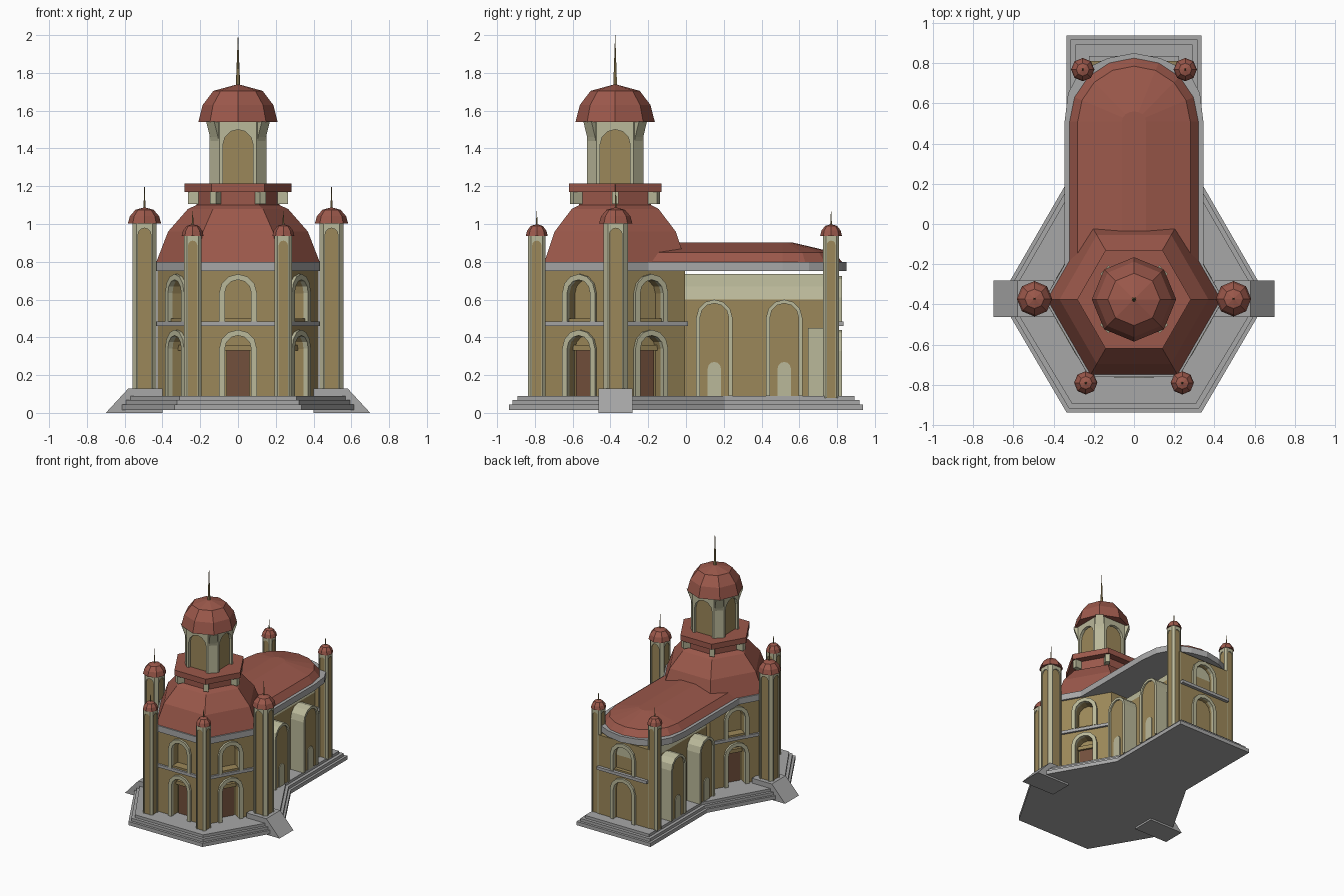
import bpy, bmesh
from math import sin, cos, pi, radians

if "Cube" in bpy.data.objects:
    bpy.data.objects.remove(bpy.data.objects["Cube"])


def material(name, rgb):
    m = bpy.data.materials.new(name)
    m.diffuse_color = (*rgb, 1)
    m.use_nodes = True
    m.node_tree.nodes["Principled BSDF"].inputs["Base Color"].default_value = m.diffuse_color
    return m


RED = material("roof_red", (0.33, 0.098, 0.07))
GREY = material("stone_grey", (0.39, 0.39, 0.39))
TAN = material("wall_tan", (0.33, 0.245, 0.10))
CREAM = material("trim_cream", (0.49, 0.48, 0.32))
BROWN = material("door_brown", (0.17, 0.08, 0.045))
CY = -0.375  # centre of the hexagonal hall in y


class Part:
    """One object made of several closed solids."""

    def __init__(self, name):
        self.name, self.bm, self.mats = name, bmesh.new(), []

    def loft(self, rings, mat):
        if mat not in self.mats:
            self.mats.append(mat)
        vs = [[self.bm.verts.new(p) for p in r] for r in rings]
        n = len(vs[0])
        fs = [self.bm.faces.new(vs[0][::-1]), self.bm.faces.new(vs[-1])]
        for a, b in zip(vs, vs[1:]):
            fs += [self.bm.faces.new((a[i], a[(i + 1) % n], b[(i + 1) % n], b[i])) for i in range(n)]
        for f in fs:
            f.material_index = self.mats.index(mat)
        return self

    def prism(self, pts, z0, z1, mat):
        return self.loft([[(x, y, z) for x, y in pts] for z in (z0, z1)], mat)

    def slab(self, pts, o, deg, d0, d1, mat):
        """Profile (u, z) facing direction deg, pushed from depth d0 to d1."""
        c, s = cos(radians(deg)), sin(radians(deg))
        return self.loft([[(o[0] - s * u + c * d, o[1] + c * u + s * d, z) for u, z in pts]
                          for d in (d0, d1)], mat)

    def turned(self, profile, n, o, mat, phase=0.0):
        """Faceted turning of (radius, z) pairs."""
        return self.loft([[(o[0] + x, o[1] + y, z) for x, y in ngon(n, max(r, 0.0008), phase)]
                          for r, z in profile], mat)

    def done(self):
        bmesh.ops.recalc_face_normals(self.bm, faces=self.bm.faces)
        me = bpy.data.meshes.new(self.name)
        self.bm.to_mesh(me)
        self.bm.free()
        for m in self.mats:
            me.materials.append(m)
        ob = bpy.data.objects.new(self.name, me)
        bpy.context.scene.collection.objects.link(ob)
        return ob


def ngon(n, r, phase=0.0):
    return [(r * cos(2 * pi * i / n + phase), r * sin(2 * pi * i / n + phase)) for i in range(n)]


def mirror(half):
    return half + [(-x, y) for x, y in reversed(half) if abs(x) > 1e-6]


def arch(w, z0, z1, n=6):
    return [(w, z0)] + [(w * cos(pi * i / n), z1 - w + w * sin(pi * i / n)) for i in range(n + 1)] + [(-w, z0)]


def trim(w, z0, z1, t):
    return arch(w, z0, z1) + arch(w - t, z0, z1 - t)[::-1]


def rect(w, z0, z1):
    return [(w, z0), (w, z1), (-w, z1), (-w, z0)]


def cut(ob, cutter):
    """Carve the niches, then drop the cutter."""
    cutter.hide_render = True
    mod = ob.modifiers.new("niches", 'BOOLEAN')
    mod.operation, mod.solver, mod.object = 'DIFFERENCE', 'EXACT', cutter
    dg = bpy.context.evaluated_depsgraph_get()
    me = bpy.data.meshes.new_from_object(ob.evaluated_get(dg))
    ob.modifiers.clear()
    ob.data = me
    bpy.data.objects.remove(cutter)


def panelled(part, x, y, a, z0, z1, arch_top):
    """Eight-sided shaft: tan core, cream arched frames and corner posts."""
    k, b = 0.65 * a, 0.86 * a
    core = [(b, -k), (b, k), (k, b), (-k, b), (-b, k), (-b, -k), (-k, -b), (k, -b)]
    part.prism([(x + p, y + q) for p, q in core], z0, z1, TAN)
    for i in range(4):
        part.slab(rect(k, z0, z1) + arch(0.53 * a, z0, arch_top)[::-1], (x, y), 90 * i, 0.8 * a, a, CREAM)
    for sx in (1, -1):
        for sy in (1, -1):
            part.prism([(x + sx * p, y + sy * q) for p, q in ((a, k), (k, a), (k, k))], z0, z1, CREAM)


# stepped base
base = Part("stepped_base")
for o, z0, z1 in ((0, 0.015, 0.045), (0.02, 0.045, 0.068), (0.045, 0.068, 0.09)):
    base.prism(mirror([(0.335 - 0.58 * o, -0.938 + o), (0.615 - o, -0.46), (0.615 - o, -0.28),
                       (0.335 - o, 0.205), (0.335 - o, 0.938 - o)]), z0, z1, GREY)
base.done()

# side ramps
for s, side in ((1, "right"), (-1, "left")):
    Part(side + "_ramp").slab([(-s * x, z) for x, z in ((0.4, 0), (0.7, 0), (0.58, 0.13), (0.4, 0.13))],
                              (0, -0.372), 90, -0.09, 0.09, GREY).done()

# hexagonal hall with arched niches on five sides
FACES = (-90, -30, 30, 150, 210)
hall = Part("hall_walls").prism([(x, y + CY) for x, y in ngon(6, 0.427)], 0.08, 0.76, TAN).done()
niches, trims, doors = Part("niche_cutter"), Part("hall_arch_trim"), Part("hall_doors")
for f in FACES:
    o = (0, CY)
    niches.slab(arch(0.072, 0.05, 0.41), o, f, 0.30, 0.5, TAN)
    niches.slab(arch(0.072, 0.50, 0.705), o, f, 0.30, 0.5, TAN)
    trims.slab(trim(0.1, 0.09, 0.44, 0.03), o, f, 0.36, 0.388, CREAM)
    trims.slab(trim(0.1, 0.485, 0.735, 0.03), o, f, 0.36, 0.388, CREAM)
    doors.slab(rect(0.06, 0.09, 0.33), o, f, 0.295, 0.309, BROWN)
    doors.slab(rect(0.071, 0.33, 0.36), o, f, 0.295, 0.325, TAN)
cut(hall, niches.done())
trims.done()
doors.done()
Part("hall_string_course").prism([(x, y + CY) for x, y in ngon(6, 0.446)], 0.46, 0.484, GREY).done()

# nave walls and inner vault
nave = Part("nave")
nave.slab(rect(0.18, 0.08, 0.6), (0, 0), 90, -0.03, 0.78, TAN)
nave.slab([(0.18, 0.6), (0.155, 0.67), (0.08, 0.735), (-0.08, 0.735), (-0.155, 0.67), (-0.18, 0.6)],
          (0, 0), 90, -0.03, 0.78, CREAM)
nave.done()

# vaulted side chapels
chapels = Part("side_chapels")
for deg in (0, 180):
    for y in (0.15, 0.52):
        chapels.slab(arch(0.096, 0.09, 0.6), (0, y), deg, 0.1, 0.285, CREAM)
        chapels.slab(arch(0.078, 0.09, 0.58), (0, y), deg, 0.28, 0.288, TAN)
        chapels.slab(trim(0.096, 0.09, 0.6, 0.02), (0, y), deg, 0.28, 0.30, CREAM)
        chapels.slab(arch(0.035, 0.09, 0.27), (0, y), deg, 0.28, 0.294, CREAM)
    chapels.slab(rect(0.045, 0.09, 0.45), (0, 0.69), deg, 0.1, 0.23, CREAM)
chapels.done()

# back wall with two arched storeys
back = Part("back_wall").slab(rect(0.235, 0.08, 0.735), (0, 0), 90, 0.74, 0.81, TAN).done()
niches, trims = Part("back_cutter"), Part("back_arch_trim")
for z0, z1 in ((0.09, 0.44), (0.485, 0.725)):
    niches.slab(arch(0.085, z0 + 0.012 if z0 > 0.2 else 0.05, z1 - 0.03), (0, 0), 90, 0.77, 0.9, TAN)
    trims.slab(trim(0.113, z0, z1, 0.03), (0, 0), 90, 0.80, 0.825, CREAM)
cut(back, niches.done())
trims.done()
Part("back_string_course").slab(rect(0.225, 0.46, 0.484), (0, 0), 90, 0.73, 0.835, GREY).done()

# cornice around hall and nave
Part("cornice").prism(mirror([(0.2225, -0.76), (0.445, CY), (0.345, -0.202), (0.345, 0.51), (0.328, 0.65),
                              (0.27, 0.76), (0.13, 0.825), (0, 0.85)]), 0.75, 0.8, GREY).done()

# nave roof with rounded end
rings = []
for w, ye, z in ((0.32, 0.825, 0.8), (0.28, 0.785, 0.85), (0.06, 0.56, 0.903)):
    end = [(w * cos(pi * i / 8), 0.51 + (ye - 0.51) * sin(pi * i / 8)) for i in range(9)]
    rings.append([(x, y, z) for x, y in [(-w, -0.2), (w, -0.2)] + end])
Part("nave_roof").loft(rings, RED).done()

# hall roof and lantern platform
Part("hall_roof").turned([(0.432, 0.8), (0.37, 0.96), (0.265, 1.08), (0.22, 1.1), (0.22, 1.17),
                          (0.283, 1.17), (0.283, 1.215)], 6, (0, CY), RED).done()
brackets = Part("platform_brackets")
for i in range(6):
    brackets.slab(rect(0.018, 1.105, 1.17), (0, CY), 60 * i, 0.2, 0.265, CREAM)
brackets.done()

# lantern with flared corners
lantern = Part("lantern")
panelled(lantern, 0, CY, 0.15, 1.21, 1.54, 1.5)
for i in range(4):
    lantern.slab([(-0.165, 1.4), (-0.18, 1.46), (-0.208, 1.542), (-0.12, 1.542)], (0, CY),
                 135 + 90 * i, -0.03, 0.03, CREAM)
lantern.done()

# dome and spire
Part("dome").turned([(0.21, 1.54), (0.187, 1.63), (0.13, 1.705), (0, 1.74)], 8, (0, CY), RED).done()
Part("dome_spire").turned([(0.012, 1.72), (0, 2.0)], 6, (0, CY), TAN).done()

# six corner turrets: x, y, half width, shaft top, cap radius, cap height, spire tip
for s, side in ((1, "right"), (-1, "left")):
    for label, x, y, a, zt, r, h, tip in (("front", 0.24, -0.79, 0.046, 0.937, 0.058, 0.062, 1.07),
                                          ("middle", 0.495, -0.372, 0.064, 1.003, 0.088, 0.085, 1.21),
                                          ("rear", 0.255, 0.768, 0.043, 0.937, 0.058, 0.062, 1.07)):
        name = f"{label}_{side}_turret"
        shaft = Part(name)
        panelled(shaft, s * x, y, a, 0.08, zt, zt - 0.025)
        shaft.done()
        cap = Part(name + "_cap")
        cap.turned([(r, zt), (0.88 * r, zt + 0.45 * h), (0.55 * r, zt + 0.85 * h), (0, zt + h)],
                   8, (s * x, y), RED)
        cap.turned([(0.006, zt + 0.8 * h), (0, tip)], 6, (s * x, y), TAN)
        cap.done()
